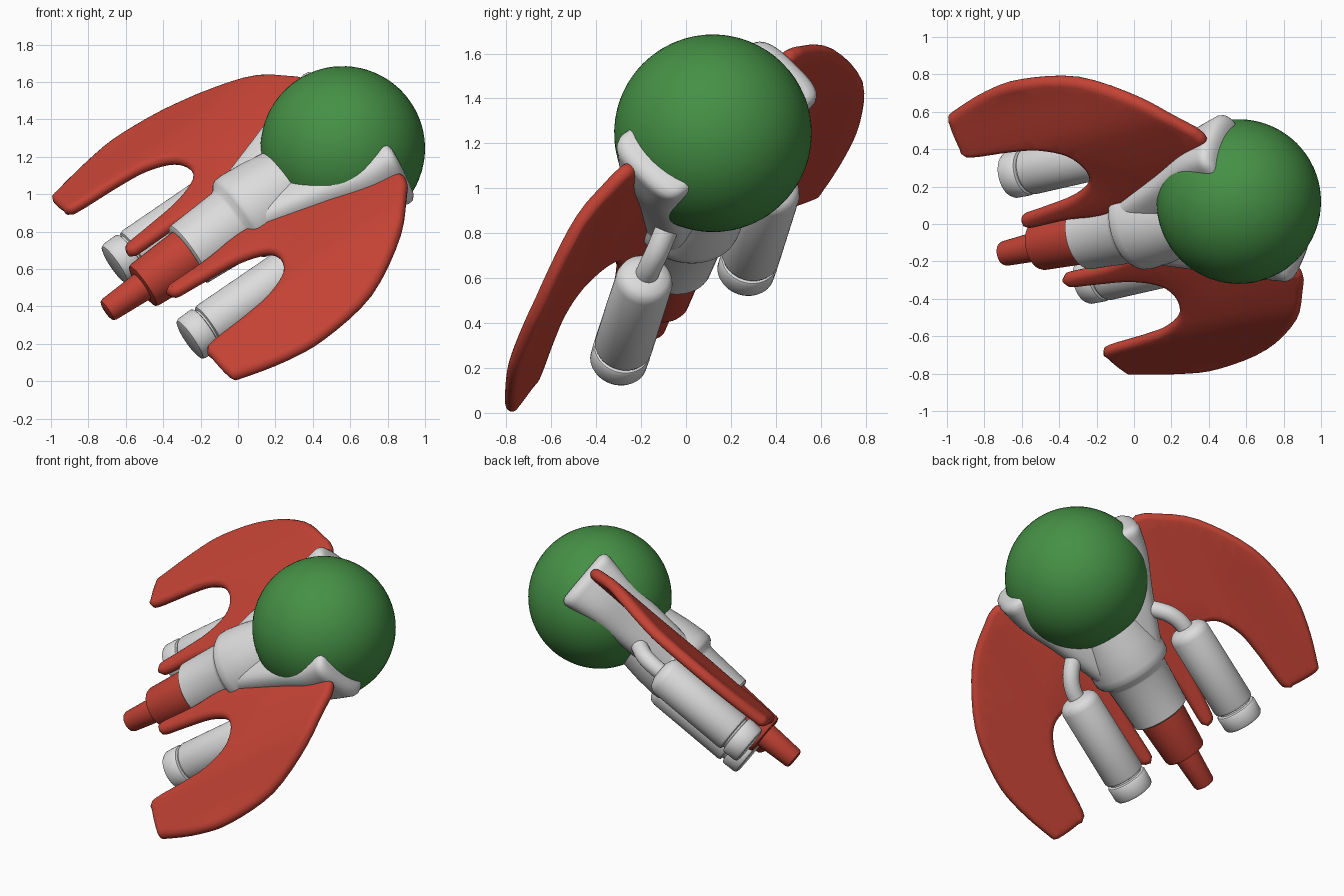
import bpy, bmesh, math
from mathutils import Vector, Matrix

if "Cube" in bpy.data.objects:
    bpy.data.objects.remove(bpy.data.objects["Cube"])

# Ship frame: local x = span, y = nose direction, z = back of the ship
nose = Vector((0.81, 0.18, 0.558)).normalized()
span = Vector((0.501, -0.709, -0.499))
span = (span - nose * span.dot(nose)).normalized()
up = span.cross(nose)
FRAME = Matrix.Translation((0.56, 0.12, 1.245)) @ Matrix((span, nose, up)).transposed().to_4x4()


def material(name, rgb):
    m = bpy.data.materials.new(name)
    m.diffuse_color = (*rgb, 1)
    m.use_nodes = True
    m.node_tree.nodes["Principled BSDF"].inputs["Base Color"].default_value = m.diffuse_color
    return m


GREEN = material("leaf green", (0.06, 0.28, 0.06))
RED = material("brick red", (0.55, 0.055, 0.035))
WHITE = material("pale grey", (0.72, 0.72, 0.72))


def finish(name, bm, mat, angle=40):
    bmesh.ops.recalc_face_normals(bm, faces=bm.faces)
    bm.transform(FRAME)
    me = bpy.data.meshes.new(name)
    bm.to_mesh(me)
    bm.free()
    me.materials.append(mat)
    ob = bpy.data.objects.new(name, me)
    bpy.context.collection.objects.link(ob)
    bpy.ops.object.select_all(action='DESELECT')
    ob.select_set(True)
    bpy.context.view_layer.objects.active = ob
    bpy.ops.object.shade_smooth_by_angle(angle=math.radians(angle))
    return ob


def skin(rings):
    """Skin a list of equal-length point rings and cap both ends."""
    bm = bmesh.new()
    loops = [[bm.verts.new(p) for p in r] for r in rings]
    n = len(loops[0])
    for a, b in zip(loops, loops[1:]):
        for i in range(n):
            bm.faces.new((a[i], a[(i + 1) % n], b[(i + 1) % n], b[i]))
    bm.faces.new(loops[0])
    bm.faces.new(loops[-1])
    return bm


def turned(name, profile, mat, x=0, z=0, n=48):
    """Lathe (position, radius) pairs around the nose axis."""
    ts = [2 * math.pi * i / n for i in range(n)]
    finish(name, skin([[(x + r * math.cos(t), y, z + r * math.sin(t)) for t in ts]
                       for y, r in profile]), mat)


def catmull(pts, steps, closed=True):
    n, out = len(pts), []
    for i in range(n if closed else n - 1):
        idx = [(i + k) % n if closed else min(max(i + k, 0), n - 1) for k in (-1, 0, 1, 2)]
        p = [Vector(pts[j]) for j in idx]
        for k in range(steps):
            t = k / steps
            out.append(0.5 * (2 * p[1] + (p[2] - p[0]) * t
                              + (2 * p[0] - 5 * p[1] + 4 * p[2] - p[3]) * t ** 2
                              + (3 * p[1] - p[0] - 3 * p[2] + p[3]) * t ** 3))
    if not closed:
        out.append(Vector(pts[-1]))
    return out


# Ball at the nose
bm = bmesh.new()
bmesh.ops.create_uvsphere(bm, u_segments=64, v_segments=32, radius=0.44)
finish("nose_ball", bm, GREEN)

# Stepped hull and tail
turned("hull", [(-1.025, 0.168), (-1.015, 0.182), (-0.73, 0.20), (-0.71, 0.207), (-0.69, 0.235),
                (-0.67, 0.247), (-0.63, 0.25), (-0.5, 0.24), (-0.36, 0.22), (-0.2, 0.2)], WHITE)
turned("tail_nozzle", [(-1.325, 0.11), (-1.32, 0.127), (-1.305, 0.133), (-0.98, 0.152)], RED)
turned("tail_tip", [(-1.56, 0.048), (-1.555, 0.06), (-1.54, 0.067), (-1.28, 0.082)], RED)

# Wing core outline as (span, nose) pairs: soft outer edge, notch and inner prong
WING = [(0.485, 0.065), (0.535, 0.07), (0.60, 0.03), (0.80, -0.14), (0.985, -0.46), (1.045, -0.80),
        (1.02, -1.03), (0.95, -1.27), (0.925, -1.30), (0.79, -1.305), (0.755, -1.285),
        (0.735, -1.04), (0.705, -0.86), (0.62, -0.71), (0.485, -0.655), (0.365, -0.70),
        (0.285, -0.86), (0.25, -1.08), (0.235, -1.21), (0.225, -1.23), (0.215, -1.21),
        (0.215, -0.97), (0.19, -0.70), (0.26, -0.35), (0.38, -0.08)]
RIM = 0.036


def wing_height(x, y):
    """Wing droops towards its outer edge and lifts a little near the nose."""
    t = min(1.0, max(0.0, (x - 0.65) / 0.45))
    return 0.055 - 0.09 * t * t * (3 - 2 * t) + 0.03 * t * max(0.0, 1 + y / 0.45)


outline = catmull(WING, 4)
area = sum(a.x * b.y - b.x * a.y for a, b in zip(outline, outline[1:] + outline[:1]))
outward = []
for i, p in enumerate(outline):
    d = outline[(i + 1) % len(outline)] - outline[i - 1]
    outward.append(Vector((d.y, -d.x)).normalized() * math.copysign(1, area))

for side, tag in ((1, "right"), (-1, "left")):
    # Swept wing with a half-round rim, sliced along the span so it can curve
    rings = []
    for k in range(9):
        t = math.pi * (k / 8 - 0.5)
        rings.append([(p.x + RIM * math.cos(t) * d.x, p.y + RIM * math.cos(t) * d.y,
                       RIM * math.sin(t)) for p, d in zip(outline, outward)])
    bm = skin(rings)
    bmesh.ops.triangulate(bm, faces=[f for f in bm.faces if len(f.verts) > 4])
    for k in range(9):
        bmesh.ops.bisect_plane(bm, geom=bm.verts[:] + bm.edges[:] + bm.faces[:], dist=1e-5,
                               plane_co=(0.6 + 0.055 * k, 0, 0), plane_no=(1, 0, 0))
    for v in bm.verts:
        v.co.z += wing_height(v.co.x, v.co.y)
        v.co.x *= side
    finish(tag + "_wing", bm, RED, 60)

    # Flared arm clasping the ball: (nose, span centre, half width, half height)
    stations = catmull([(-0.66, 0.10, 0.12, 0.14), (-0.3, 0.23, 0.13, 0.165),
                        (-0.08, 0.32, 0.135, 0.175), (0.09, 0.375, 0.12, 0.20)], 5, False)
    stations += [Vector((0.115, 0.375, 0.113, 0.20)), Vector((0.135, 0.37, 0.095, 0.19)),
                 Vector((0.145, 0.36, 0.07, 0.17))]
    rings = []
    for y, c, hw, hh in stations:
        ring = []
        for i in range(40):
            t = 2 * math.pi * i / 40
            co, si = math.cos(t), math.sin(t)
            ring.append((side * (c + hw * math.copysign(abs(co) ** 0.65, co)), y,
                         hh * math.copysign(abs(si) ** 0.65, si)))
        rings.append(ring)
    finish(tag + "_nose_arm", skin(rings), WHITE)

    # Engine pod with grooved end cap
    turned(tag + "_engine",
           [(-1.315, 0.105), (-1.31, 0.12), (-1.295, 0.128), (-1.215, 0.13), (-1.205, 0.124),
            (-1.20, 0.108), (-1.19, 0.108), (-1.185, 0.124), (-1.17, 0.13), (-0.66, 0.128),
            (-0.63, 0.12), (-0.61, 0.10), (-0.595, 0.06)], WHITE, x=side * 0.40, z=-0.14)

    # Bent pipe from engine to hull
    path = catmull([(0.40, -0.64, -0.14), (0.39, -0.55, -0.14), (0.355, -0.47, -0.13),
                    (0.29, -0.40, -0.10), (0.22, -0.34, -0.07)], 5, False)
    rings = []
    for i, p in enumerate(path):
        d = (path[min(i + 1, len(path) - 1)] - path[max(i - 1, 0)]).normalized()
        u = d.cross(Vector((0, 0, 1))).normalized()
        w = u.cross(d)
        pts = [p + 0.052 * (math.cos(t) * u + math.sin(t) * w)
               for t in (2 * math.pi * k / 20 for k in range(20))]
        rings.append([(side * q.x, q.y, q.z) for q in pts])
    finish(tag + "_pipe", skin(rings), WHITE)
